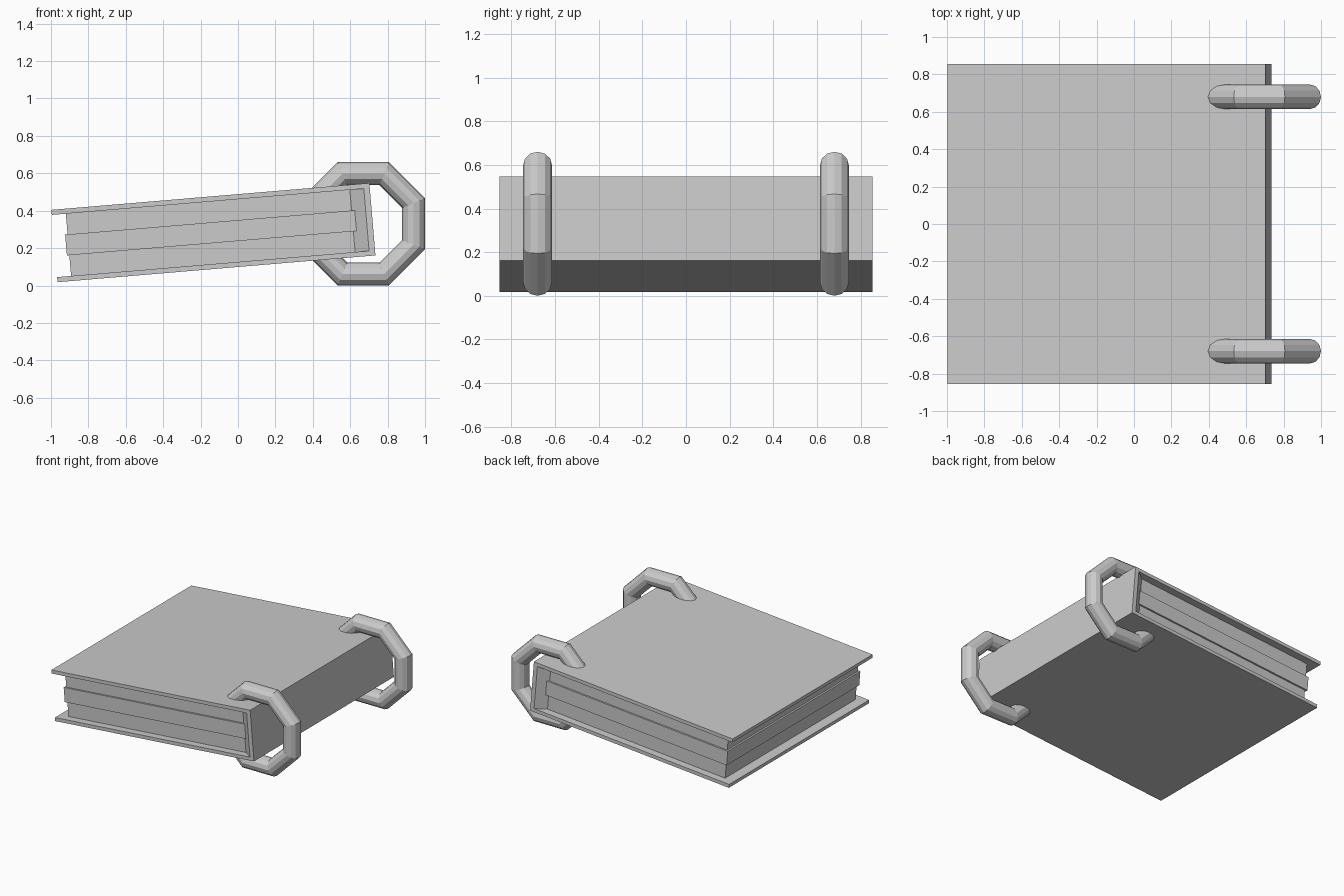
import bpy, bmesh, math
from mathutils import Matrix

if "Cube" in bpy.data.objects:
    bpy.data.objects.remove(bpy.data.objects["Cube"])

# Book frame: origin at the lower fore-edge corner, tilted up toward the spine
TILT = Matrix.Translation((-0.965, 0, 0.018)) @ Matrix.Rotation(-0.084, 4, 'Y')
LENGTH, HEIGHT, HALF_W, BOARD = 1.706, 0.388, 0.855, 0.027
SPINE = LENGTH - 0.032


def prism(name, points, axis_map, a, b):
    """Extrude a 2D profile from a to b, in the tilted book frame."""
    bm = bmesh.new()
    face = bm.faces.new([bm.verts.new(axis_map(p, q, a)) for p, q in points])
    ext = bmesh.ops.extrude_face_region(bm, geom=[face])
    for v in [g for g in ext['geom'] if isinstance(g, bmesh.types.BMVert)]:
        v.co = axis_map(*points[[(axis_map(p, q, a)) == tuple(v.co) or
                                 math.dist(axis_map(p, q, a), v.co) < 1e-5
                                 for p, q in points].index(True)], b)
    bmesh.ops.recalc_face_normals(bm, faces=bm.faces)
    mesh = bpy.data.meshes.new(name)
    bm.to_mesh(mesh)
    bm.free()
    obj = bpy.data.objects.new(name, mesh)
    bpy.context.collection.objects.link(obj)
    obj.matrix_world = TILT
    return obj


def side(p, q, d):
    return (p, d, q)


def plan(p, q, d):
    return (p, q, d)


# Cover: boards and spine as one C-shaped profile
prism("cover", [(0, 0), (LENGTH, 0), (LENGTH, HEIGHT), (0, HEIGHT),
                (0, HEIGHT - BOARD), (SPINE, HEIGHT - BOARD),
                (SPINE, BOARD), (0, BOARD)], side, -HALF_W, HALF_W)

# Page block: three stacked layers, the middle one slightly larger
layer = (HEIGHT - 2 * BOARD) / 3
for i, (inset, name) in enumerate([(0.013, "lower_pages"), (0, "middle_pages"),
                                   (0.013, "upper_pages")]):
    u0, u1, w = 0.062 + inset, 1.619 - inset * 0.6, HALF_W - 0.045 - inset
    z = BOARD + i * layer
    prism(name, [(u0, -w), (u1, -w), (u1, w), (u0, w)], plan, z, z + layer)

# Binding: slanted filler between the spine and the pages
prism("binding", [(SPINE, -HALF_W), (SPINE, HALF_W), (1.59, HALF_W - 0.065),
                  (1.59, -HALF_W + 0.065)], plan, BOARD, HEIGHT - BOARD)

# Rings: octagonal binder rings through the spine side
for y, name in [(-0.68, "front_ring"), (0.68, "back_ring")]:
    bpy.ops.mesh.primitive_torus_add(
        major_segments=8, minor_segments=12, major_radius=0.291,
        minor_radius=0.066, location=(0.67, y, 0.33),
        rotation=(math.pi / 2, math.pi / 8, 0))
    ring = bpy.context.object
    ring.name = name
    bpy.ops.object.shade_flat()
